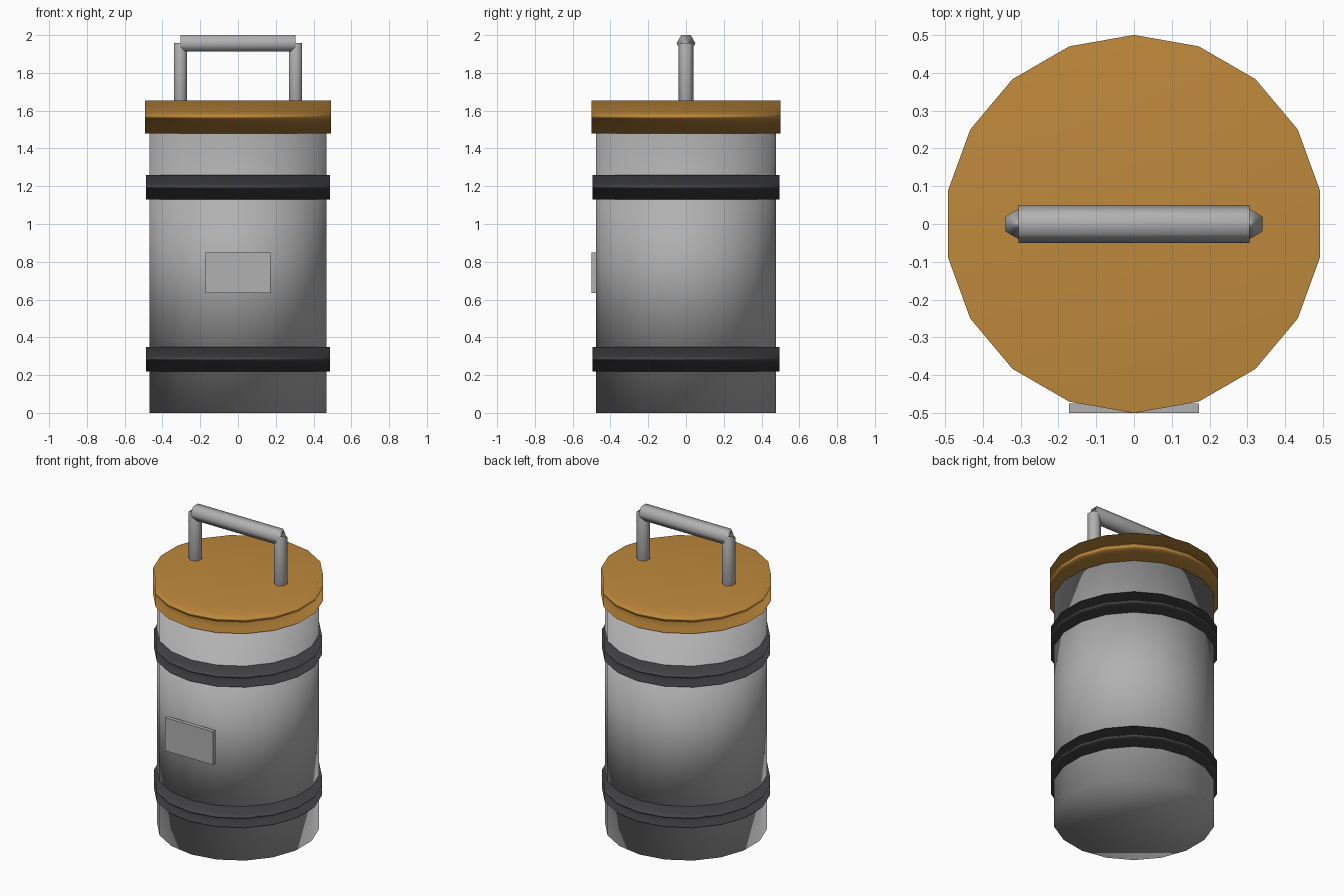
import bpy
from math import pi

cube = bpy.data.objects.get("Cube")
if cube:
    bpy.data.objects.remove(cube, do_unlink=True)


def make_material(name, rgb):
    mat = bpy.data.materials.new(name)
    mat.use_nodes = True
    colour = (*rgb, 1.0)
    mat.diffuse_color = colour
    mat.node_tree.nodes["Principled BSDF"].inputs["Base Color"].default_value = colour
    return mat


grey = make_material("grey metal", (0.44, 0.44, 0.44))
amber = make_material("amber lid", (0.52, 0.25, 0.045))
dark = make_material("dark band", (0.06, 0.06, 0.065))


def finish(obj, name, mat):
    obj.name = obj.data.name = name
    obj.data.materials.append(mat)
    return obj


def drum(name, sides, radius, length, centre, mat, rotation=(0, 0, 0)):
    """Closed, softly shaded cylinder whose normals follow its larger faces."""
    bpy.ops.mesh.primitive_cylinder_add(vertices=sides, radius=radius, depth=length,
                                        location=centre, rotation=rotation)
    obj = finish(bpy.context.object, name, mat)
    bpy.ops.object.shade_smooth()
    soften = obj.modifiers.new("area normals", "WEIGHTED_NORMAL")
    soften.mode = "FACE_AREA"
    soften.weight = 50
    return obj


def upright(name, sides, radius, bottom, top, mat, x=0):
    return drum(name, sides, radius, top - bottom, (x, 0, (bottom + top) / 2), mat)


# Canister body, lid and the two bands
upright("canister_body", 18, 0.477, 0, 1.5, grey)
upright("lid", 18, 0.5, 1.48, 1.655, amber)
upright("lower_band", 18, 0.494, 0.22, 0.35, dark)
upright("upper_band", 18, 0.494, 1.13, 1.26, dark)

# Carrying handle: two posts and a six-sided grip
for side, x in (("left", 0.305), ("right", -0.305)):
    upright(f"{side}_handle_post", 6, 0.04, 1.64, 1.957, grey, x)
drum("handle_grip", 6, 0.05, 0.61, (0, 0, 1.957), grey, (0, pi / 2, 0))

# Blank plate on the front
bpy.ops.mesh.primitive_cube_add(size=1, location=(0, -0.4875, 0.742))
plate = finish(bpy.context.object, "front_plate", grey)
plate.scale = (0.345, 0.025, 0.215)
